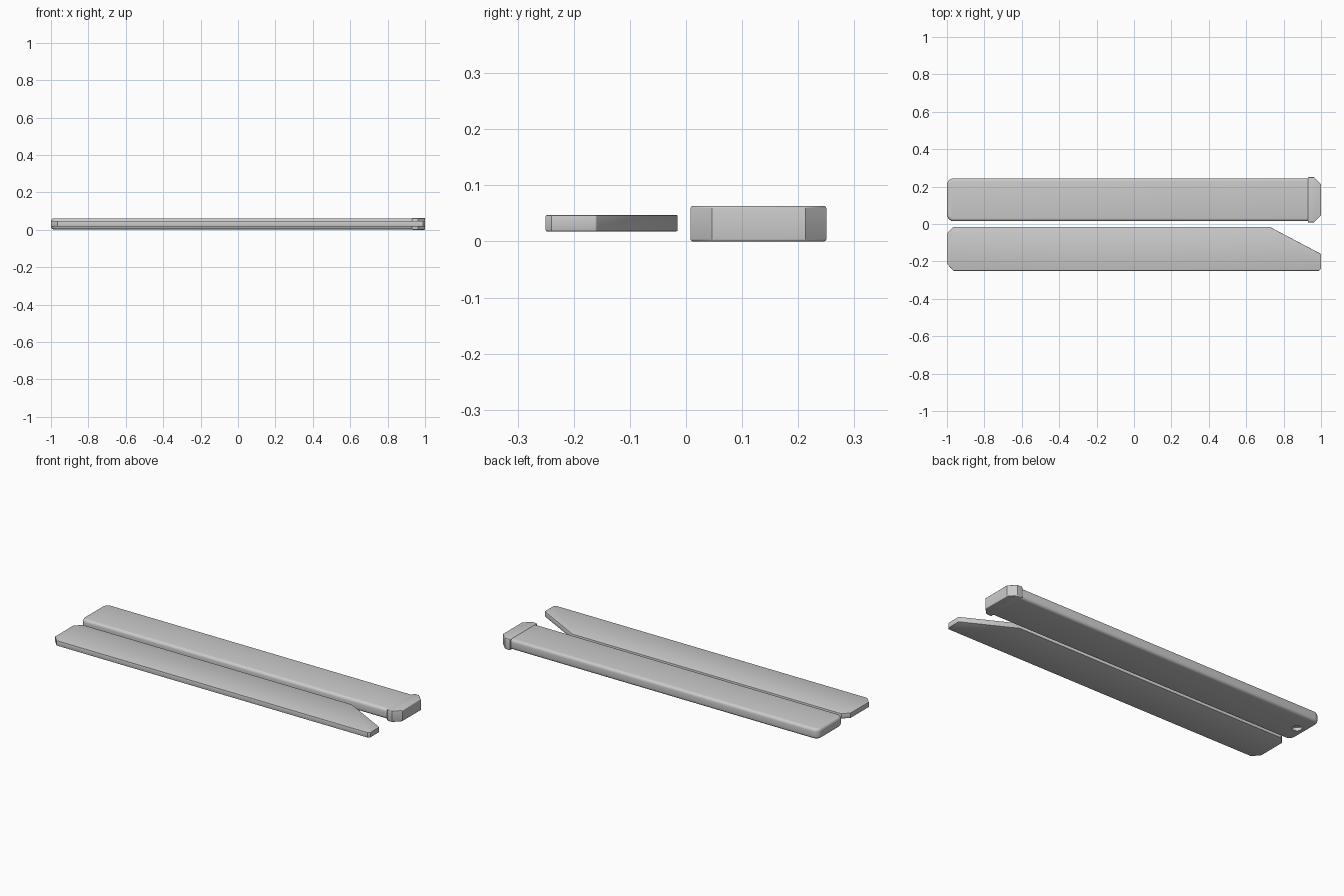
import bpy, bmesh, math

if "Cube" in bpy.data.objects:
    bpy.data.objects.remove(bpy.data.objects["Cube"])


def arc(cx, cy, r, a0, a1, n=5):
    return [(cx + r * math.cos(math.radians(a0 + (a1 - a0) * i / n)),
             cy + r * math.sin(math.radians(a0 + (a1 - a0) * i / n))) for i in range(n + 1)]


def slab(name, outline, z0, z1, bevel, segments):
    """Extrude a plan outline and round its square edges."""
    bm = bmesh.new()
    face = bm.faces.new([bm.verts.new((x, y, z0)) for x, y in outline])
    geom = bmesh.ops.extrude_face_region(bm, geom=[face])["geom"]
    bmesh.ops.translate(bm, vec=(0, 0, z1 - z0),
                        verts=[g for g in geom if isinstance(g, bmesh.types.BMVert)])
    bmesh.ops.recalc_face_normals(bm, faces=bm.faces)
    edges = [e for e in bm.edges if e.calc_face_angle(0) > math.radians(60)]
    bmesh.ops.bevel(bm, geom=edges, offset=bevel, segments=segments, profile=0.5,
                    affect='EDGES', clamp_overlap=True)
    bmesh.ops.recalc_face_normals(bm, faces=bm.faces)
    mesh = bpy.data.meshes.new(name)
    bm.to_mesh(mesh)
    bm.free()
    obj = bpy.data.objects.new(name, mesh)
    bpy.context.collection.objects.link(obj)
    return obj


def activate(obj):
    bpy.ops.object.select_all(action='DESELECT')
    obj.select_set(True)
    bpy.context.view_layer.objects.active = obj


def smooth(obj):
    activate(obj)
    bpy.ops.object.shade_smooth_by_angle(angle=math.radians(35))


# Long sheath with rounded closed end
r = 0.035
outline = ([(0.945, 0.015), (0.945, 0.244)]
           + arc(-1 + r, 0.244 - r, r, 90, 180)
           + arc(-1 + r, 0.015 + r, r, 180, 270))
sheath = slab("sheath", outline, 0.002, 0.061, 0.016, 4)

# Small round recess under the closed end
bpy.ops.mesh.primitive_cylinder_add(vertices=24, radius=0.025, depth=0.04,
                                    location=(-0.945, 0.13, 0.0))
cutter = bpy.context.object
cutter.name = "recess_cutter"
cutter.hide_render = True
activate(sheath)
mod = sheath.modifiers.new("recess", 'BOOLEAN')
mod.operation = 'DIFFERENCE'
mod.object = cutter
bpy.ops.object.modifier_apply(modifier=mod.name)
bpy.data.objects.remove(cutter, do_unlink=True)
smooth(sheath)

# Collar at the mouth of the sheath, with chamfered outer corners
collar = slab("sheath_collar",
              [(0.93, 0.008), (0.962, 0.008), (1, 0.046), (1, 0.213),
               (0.962, 0.25), (0.93, 0.25)], 0, 0.063, 0.004, 3)
smooth(collar)

# Flat blade with slanted tip
blade = slab("blade",
             [(-1, -0.213), (-0.965, -0.25), (0.99, -0.25), (1, -0.24), (1, -0.16),
              (0.725, -0.015), (-0.965, -0.015), (-1, -0.05)], 0.018, 0.047, 0.002, 2)
smooth(blade)
